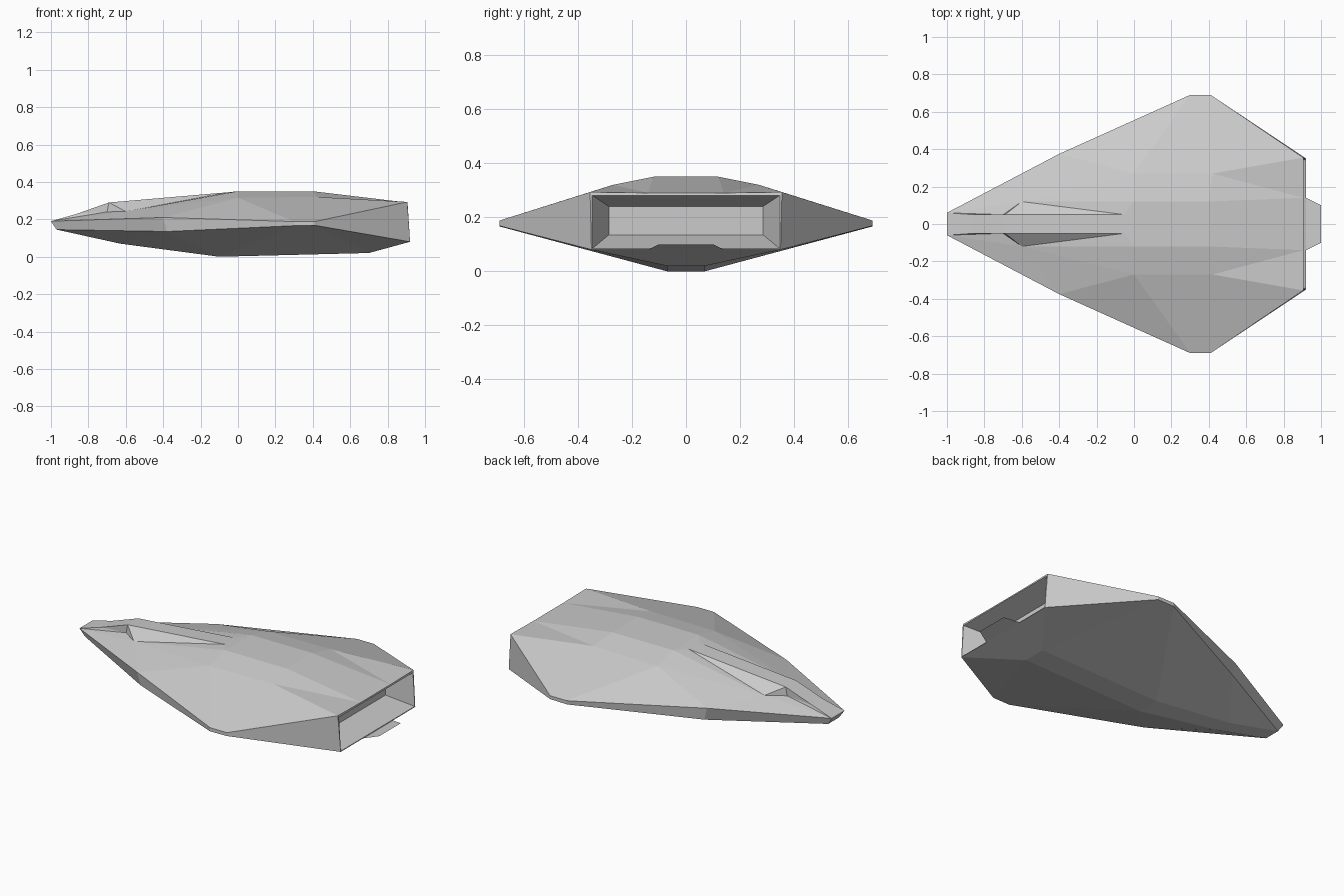
import bpy, bmesh

if "Cube" in bpy.data.objects:
    bpy.data.objects.remove(bpy.data.objects["Cube"])

grey = bpy.data.materials.new("hull_grey")
grey.diffuse_color = (0.6, 0.6, 0.6, 1)
grey.use_nodes = True
grey.node_tree.nodes["Principled BSDF"].inputs["Base Color"].default_value = grey.diffuse_color

# Named corner points of the +y half
P = {
    # chine, upper and lower edge from nose to stern
    "nose_t": (-1, .06, .19), "nose_l": (-.97, .05, .145),
    "cheek_t": (-.4, .375, .21), "cheek_l": (-.38, .37, .135),
    "tipf_t": (.3, .69, .188), "tipf_l": (.3, .69, .166),
    "tipr_t": (.41, .69, .188), "tipr_l": (.41, .69, .168),
    "stern_t": (.905, .355, .293), "stern_l": (.92, .35, .08),
    "mid_t": (.905, .14, .29), "mid_l": (.92, .14, .08),
    # deck plateau and shoulder
    "deck_f": (0, .12, .35), "deck_r": (.4, .12, .35),
    "sh_f": (0, .27, .315), "sh_r": (.42, .27, .32),
    # canopy ridge and its foot
    "can_1": (-.86, .05, .23), "can_2": (-.69, .05, .29),
    "can_3": (-.05, .05, .345), "foot_1": (-.7, .05, .24),
    "foot_2": (-.6, .12, .242),
    # belly
    "bel_f": (-.63, .05, .07), "bel_m": (-.1, .07, 0), "bel_r": (.7, .07, .02),
    # engine recess
    "rim_t": (.907, .347, .281), "rim_l": (.919, .347, .084),
    "back_t": (.77, .285, .24), "back_l": (.77, .285, .135),
    # rear ramp
    "ramp": (1, .1, .1),
}

CANOPY = ["nose_t foot_1 can_1", "nose_t foot_2 foot_1", "can_1 foot_1 can_2",
          "foot_1 foot_2 can_2", "foot_2 can_3 can_2"]
DECK = ["nose_t cheek_t foot_2", "cheek_t sh_f foot_2", "foot_2 sh_f deck_f",
        "foot_2 deck_f can_3", "cheek_t tipf_t sh_f",
        "sh_f tipf_t tipr_t sh_r", "deck_f sh_f sh_r deck_r",
        "sh_r tipr_t stern_t", "sh_r stern_t mid_t", "deck_r sh_r mid_t"]
BELLY = ["nose_l bel_f cheek_l", "bel_f bel_m cheek_l", "cheek_l bel_m tipf_l",
         "bel_m bel_r tipr_l tipf_l", "bel_r stern_l tipr_l",
         "bel_r mid_l stern_l"]
# Side band along the chine, then the rim and the recess wall
SIDES = [f"{a}_t {a}_l {b}_l {b}_t" for a, b in
         [("nose", "cheek"), ("cheek", "tipf"), ("tipf", "tipr"),
          ("tipr", "stern"), ("stern", "rim"), ("rim", "back")]]

# Quads joining the two halves across the centre line
CENTRE = ["nose_t can_1 can_2 can_3 deck_f deck_r mid_t",
          "mid_l bel_r bel_m bel_f nose_l nose_t",
          "rim_t back_t back_l rim_l"]


def build(name, half, centre, loops=()):
    """Mesh from mirrored faces, centre strips and symmetric outline loops."""
    bm = bmesh.new()
    cache = {}

    def v(key, side):
        if (key, side) not in cache:
            x, y, z = P[key]
            cache[key, side] = bm.verts.new((x, y * side, z))
        return cache[key, side]

    for face in half:
        keys = face.split()
        bm.faces.new([v(k, 1) for k in keys])
        bm.faces.new([v(k, -1) for k in reversed(keys)])
    for strip in centre:
        keys = strip.split()
        for a, b in zip(keys, keys[1:]):
            bm.faces.new([v(a, 1), v(a, -1), v(b, -1), v(b, 1)])
    for loop in loops:
        keys = loop.split()
        bm.faces.new([v(k, 1) for k in keys] + [v(k, -1) for k in reversed(keys)])
    bmesh.ops.recalc_face_normals(bm, faces=bm.faces[:])
    mesh = bpy.data.meshes.new(name)
    bm.to_mesh(mesh)
    bm.free()
    mesh.materials.append(grey)
    obj = bpy.data.objects.new(name, mesh)
    bpy.context.collection.objects.link(obj)
    return obj


# Faceted hull with the recessed stern and its thin rim
build("hull", CANOPY + DECK + BELLY + SIDES, CENTRE,
      ["mid_t stern_t rim_t", "mid_l stern_l rim_l"])
# Thin ramp plate behind the stern
build("rear_ramp", [], ["mid_l ramp"])
